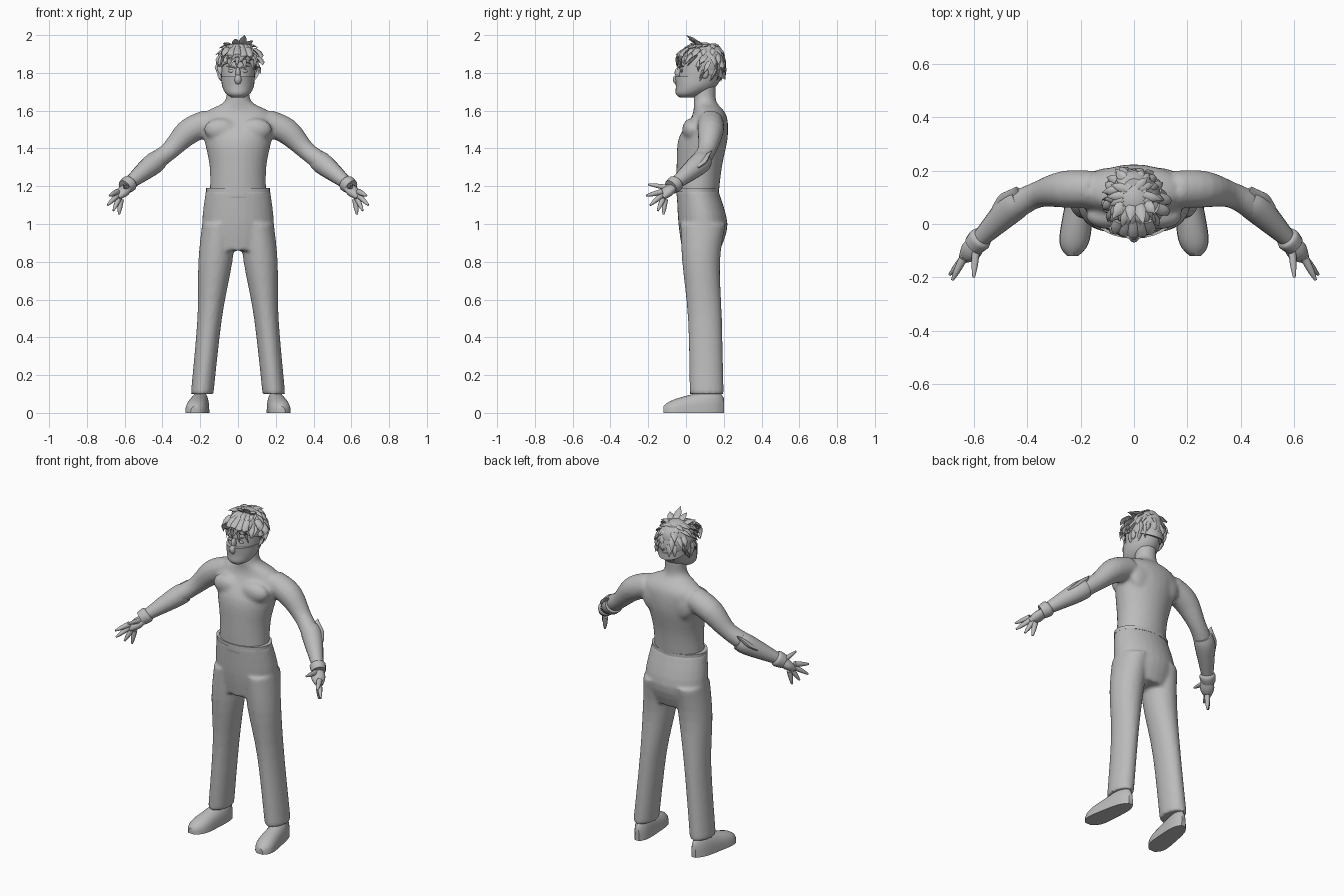
import bpy, bmesh, math, random
from mathutils import Vector, Matrix

random.seed(4)
cube = bpy.data.objects.get("Cube")
if cube:
    bpy.data.objects.remove(cube)

grey = bpy.data.materials.new("plain grey")
grey.use_nodes = True
shade = (0.5, 0.5, 0.5, 1)
grey.diffuse_color = shade
grey.node_tree.nodes["Principled BSDF"].inputs["Base Color"].default_value = shade


def circle(count):
    return [math.tau * i / count for i in range(count)]


def flow(rows, steps=4):
    """Add in-between rows along a smooth spline."""
    out = []
    last = len(rows) - 1
    for i in range(last):
        before, start, end, after = (rows[max(0, min(last, i + j))] for j in (-1, 0, 1, 2))
        for step in range(steps):
            t = step / steps
            row = []
            for a, b, c, d in zip(before, start, end, after):
                linear = c - a
                square = 2 * a - 5 * b + 4 * c - d
                cubic = 3 * (b - c) + d - a
                row.append(b + t * (linear + t * (square + t * cubic)) / 2)
            out.append(row)
    return out + [list(rows[-1])]


def skin(bm, rings):
    """Bridge rings of points and cap both ends."""
    loops = [[bm.verts.new(point) for point in ring] for ring in rings]
    for lower, upper in zip(loops, loops[1:]):
        for i in range(len(lower)):
            bm.faces.new((lower[i - 1], lower[i], upper[i], upper[i - 1]))
    bm.faces.new(loops[0])
    bm.faces.new(loops[-1])


def column(bm, rows, side=0, steps=4):
    """Rows are height, centre y, half width, half depth; legs lean outwards to their side."""
    skin(bm, [[(side * (0.2 - 0.1 * z) + wide * math.cos(a), y + deep * math.sin(a), z)
               for a in circle(28)] for z, y, wide, deep in flow(rows, steps)])


def band(bm, z, y, wide, deep, height, lip=0.01):
    """A flat strap around the body."""
    inner, outer = (y, wide - lip, deep - lip), (y, wide, deep)
    column(bm, [(z, *inner), (z, *outer), (z + height, *outer), (z + height, *inner)], steps=1)


def tube(bm, rows, side=1, sides=14, flat=1):
    """Rows are x, y, z, radius."""
    rows = flow(rows)
    points = [Vector((side * x, y, z)) for x, y, z, radius in rows]
    rings = []
    for i, point in enumerate(points):
        ahead, behind = points[min(i + 1, len(points) - 1)], points[max(i - 1, 0)]
        along = (ahead - behind).normalized()
        across = along.cross(Vector((0, 0, 1) if abs(along.z) < 0.95 else (0, 1, 0))).normalized()
        normal = along.cross(across) * flat
        radius = max(rows[i][-1], 0.001)
        rings.append([point + radius * (across * math.cos(a) + normal * math.sin(a))
                      for a in circle(sides)])
    skin(bm, rings)


def blob(bm, centre, size):
    place = Matrix.Translation(centre) @ Matrix.Diagonal((*size, 1))
    bmesh.ops.create_uvsphere(bm, u_segments=24, v_segments=16, radius=1, matrix=place)


def make(name, bm, mirror=False, voxel=0):
    """Turn the mesh into an object, optionally fused into one soft skin or mirrored."""
    bmesh.ops.recalc_face_normals(bm, faces=bm.faces)
    mesh = bpy.data.meshes.new(name)
    bm.to_mesh(mesh)
    bm.free()
    mesh.materials.append(grey)
    part = bpy.data.objects.new(name, mesh)
    bpy.context.collection.objects.link(part)
    bpy.ops.object.select_all(action='DESELECT')
    part.select_set(True)
    bpy.context.view_layer.objects.active = part
    if voxel:
        blend = part.modifiers.new("Blend", 'REMESH')
        blend.mode, blend.voxel_size, blend.use_smooth_shade = 'VOXEL', voxel, True
        soften = part.modifiers.new("Soften", 'SMOOTH')
        soften.factor, soften.iterations = 0.5, 5
    else:
        bpy.ops.object.shade_smooth_by_angle(angle=math.radians(45))
    if mirror:
        part.modifiers.new("Mirror", 'MIRROR')


# Bare torso, neck and arms blended into one skin
bm = bmesh.new()
column(bm, [(1.13, .06, .15, .11), (1.3, .07, .15, .12), (1.45, .09, .18, .13), (1.55, .12, .2, .1),
            (1.6, .12, .16, .08), (1.65, .1, .07, .06), (1.74, .1, .06, .06)])
for side in (1, -1):
    tube(bm, [(.15, .13, 1.54, .07), (.26, .13, 1.49, .07), (.36, .11, 1.39, .05),
              (.45, .06, 1.32, .05), (.58, -.06, 1.21, .03)], side)
    blob(bm, (side * .09, .03, 1.5), (.09, .05, .06))
    blob(bm, (side * .09, .17, 1.5), (.08, .04, .09))
make("bare_upper_body", bm, voxel=.011)

# Trousers with a waist hem
bm = bmesh.new()
column(bm, [(1.18, .06, .17, .11), (1, .09, .19, .13), (.86, .08, .16, .1)])
for side in (1, -1):
    column(bm, [(1, .09, .09, .12), (.8, .08, .09, .1), (.5, .1, .065, .09), (.1, .11, .06, .09)], side)
make("trousers", bm, voxel=.01)
bm = bmesh.new()
band(bm, 1.17, .06, .17, .115, .02)
make("waist_hem", bm)

# Shoes: arched sections from heel to toe, flat underneath
bm = bmesh.new()
rings = []
for step in range(21):
    t = step / 20
    rounding = max(.1, 1 - abs(2 * t - 1) ** 4) ** .5
    wide, high = (.045 + .02 * t) * rounding, (.14 - .08 * t) * rounding ** .5
    rings.append([(.19 + .04 * t + wide * math.cos(a), .2 - .32 * t, high * max(0, math.sin(a)) ** .7)
                  for a in circle(24)])
skin(bm, rings)
make("shoes", bm, mirror=True)

# Forearm guards with a raised flap at the elbow
bm = bmesh.new()
tube(bm, [(.42, .09, 1.34, .053), (.46, .06, 1.31, .057), (.57, -.05, 1.22, .034)])
tube(bm, [(.5, .04, 1.3, .04), (.46, .09, 1.34, .045), (.44, .14, 1.39, 0)], flat=.4)
make("forearm_guards", bm, mirror=True)

# Wrist cuffs
bm = bmesh.new()
tube(bm, [(.565, -.045, 1.225, .03), (.575, -.055, 1.215, .045), (.6, -.08, 1.195, .04)])
make("wrist_cuffs", bm, mirror=True)

# Hands with a thumb and spread fingers
bm = bmesh.new()
tube(bm, [(.57, -.05, 1.21, .025), (.61, -.1, 1.17, .04), (.64, -.13, 1.14, .02)], flat=.7)
wrist, first, last = Vector((.59, -.08, 1.19)), Vector((.64, -.13, 1.17)), Vector((.62, -.11, 1.13))
tips = [(.68, -.21, 1.15), (.69, -.19, 1.1), (.66, -.15, 1.07), (.63, -.12, 1.05)]
fingers = [(first.lerp(last, i / 3), tip) for i, tip in enumerate(tips)]
for knuckle, tip in fingers + [(wrist, (.6, -.2, 1.21))]:
    middle = knuckle.lerp(Vector(tip), .6)
    tube(bm, [(*knuckle, .016), (*middle, .012), (*tip, .005)], sides=10)
make("hands", bm, mirror=True)

# Head, nose and ears
bm = bmesh.new()
jaw = [(1.67, .01, .03, .03), (1.69, .03, .06, .07), (1.73, .06, .08, .1)]
column(bm, jaw + [(1.8, .08, .09, .115), (1.9, .09, .085, .11), (1.95, .1, .05, .07)])
blob(bm, (0, -.04, 1.8), (.013, .02, .03))
for side in (1, -1):
    blob(bm, (side * .09, .1, 1.8), (.012, .02, .03))
make("head", bm)

# Eyes and brows
bm = bmesh.new()
blob(bm, (.036, -.024, 1.81), (.018, .006, .008))
tube(bm, [(.01, -.034, 1.825, .003), (.036, -.03, 1.834, .005), (.06, -.01, 1.836, 0)], sides=8)
make("eyes_and_brows", bm, mirror=True)

# Face mask: the jaw grown outwards, with a ridge over the nose
bm = bmesh.new()
column(bm, [(z, y - .01, wide + .004, deep + .004) for z, y, wide, deep in jaw + [(1.78, .075, .085, .12)]])
blob(bm, (0, -.045, 1.765), (.02, .024, .028))
make("face_mask", bm)

# Headband sloping down to the back
bm = bmesh.new()
band(bm, 1.86, .085, .097, .125, .04)
for vert in bm.verts:
    vert.co.z -= .4 * (vert.co.y + .03)
make("headband", bm)

# Hair cap, cut away from the face
bm = bmesh.new()
centre, size, crown = Vector((0, .09, 1.845)), Vector((.102, .117, .117)), Vector((0, .12, 1.96))
blob(bm, centre, size)


def hairline(point):
    return 1.87 - .85 * point.y


bmesh.ops.delete(bm, geom=[v for v in bm.verts if v.co.z < hairline(v.co)], context='VERTS')


def lock(root, tip, lift, wide=.015):
    """A flat pointed lock, bowed outwards by lift."""
    middle = (Vector(root) + Vector(tip)) / 2 + lift
    tube(bm, [(*root, wide), (*middle, wide), (*tip, 0)], sides=6, flat=.5)


# Locks sweep down and away from the crown
for ring in range(5):
    tilt = math.radians(66 - 20 * ring)
    for turn in circle(15):
        turn += random.uniform(0, .3)
        out = Vector((math.cos(turn) * math.cos(tilt), math.sin(turn) * math.cos(tilt), math.sin(tilt)))
        root = centre + out * size * .96
        if root.z > hairline(root) + .01:
            away = root - crown
            away = (away - out * away.dot(out)).normalized()
            away += out.cross(away) * random.uniform(-.3, .3)
            tip = root + away * random.uniform(.05, .075) + out * random.uniform(-.006, .014)
            lock(root, tip, out * .004)

# Fringe falling over the forehead
for i in range(-2, 3):
    x = .04 * i - .005
    front = 6 * x * x - .05
    lock((.7 * x, .01, 1.93), (1.1 * x, front, random.uniform(1.81, 1.84)), Vector((0, -.025, .015)), .018)

# Raised quiff and stray side tips
for tip in [(.035, 0, 2), (-.015, .01, 1.98), (.08, .04, 1.97), (-.08, .02, 1.955)]:
    lock((.5 * tip[0], .08, 1.94), tip, Vector((0, 0, .005)), .02)
for tip in [(.13, .07, 1.84), (.124, .03, 1.875), (-.112, .06, 1.81)]:
    lock((.7 * tip[0], tip[1] + .03, tip[2] + .05), tip, Vector((.1 * tip[0], 0, 0)), .02)
make("hair", bm)
